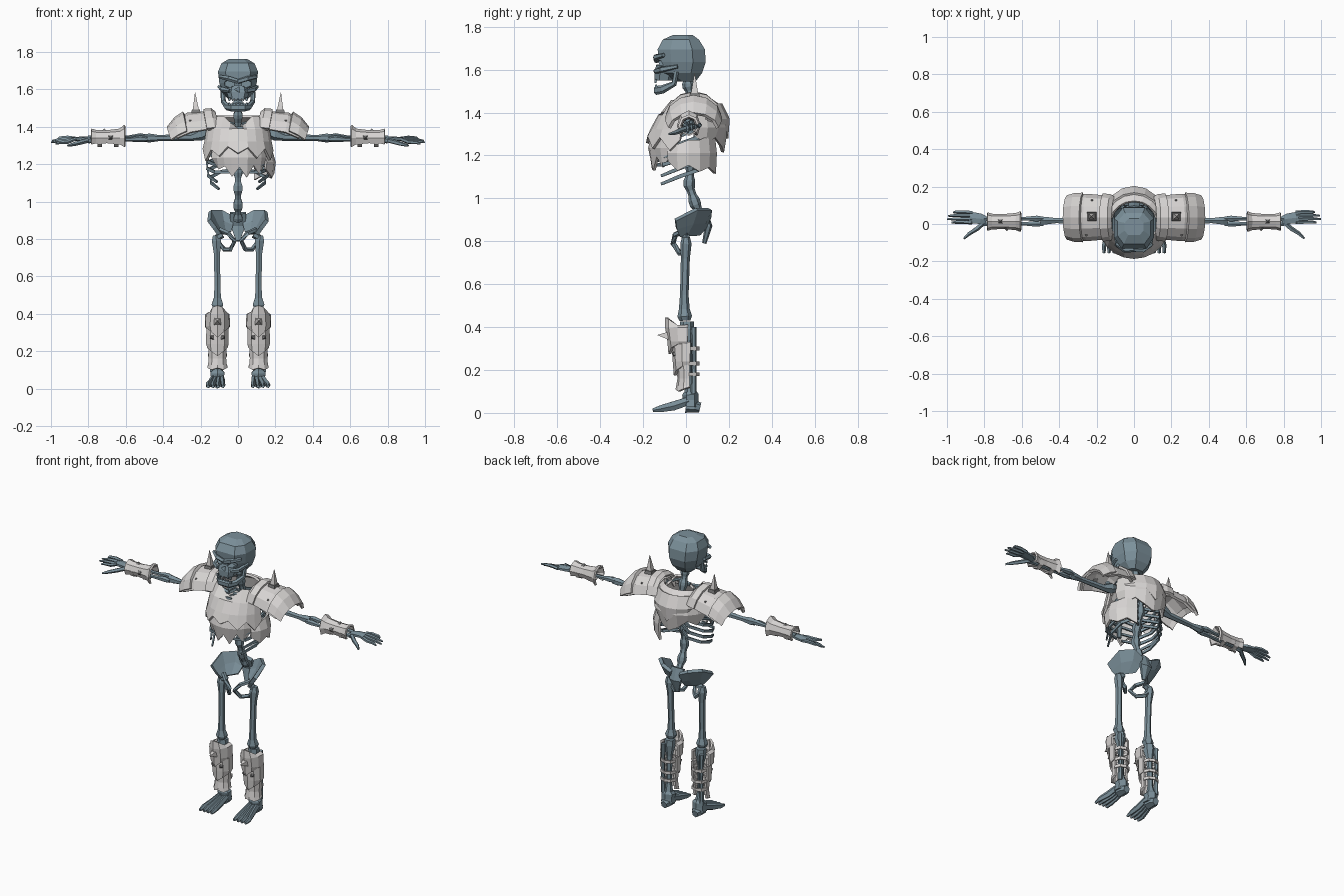
import bpy, bmesh, math
from mathutils import Vector as V


def material(name, r, g, b):
    m = bpy.data.materials.new(name)
    m.diffuse_color = (r, g, b, 1)
    return m


BONE = material("blue grey bone", 0.20, 0.28, 0.325)
PLATE = material("pale armour", 0.68, 0.66, 0.65)
STUD = material("dark stud", 0.2, 0.2, 0.2)
S = math.sin
C = math.cos
R = math.radians


def loft(name, rings, mat, thick=0, closed=True):
    """Skin equal-length rows; closed rings get caps, open rows become a thick sheet."""
    n = len(rings[0])
    bm = bmesh.new()
    vs = [[bm.verts.new(p) for p in r] for r in rings]
    for a, b in zip(vs, vs[1:]):
        for i in range(n if closed else n - 1):
            j = (i + 1) % n
            bm.faces.new((a[i], a[j], b[j], b[i]))
    if closed and not thick:
        bm.faces.new(vs[0])
        bm.faces.new(vs[-1])
    bmesh.ops.recalc_face_normals(bm, faces=bm.faces)
    me = bpy.data.meshes.new(name)
    bm.to_mesh(me)
    bm.free()
    me.materials.append(mat)
    ob = bpy.data.objects.new(name, me)
    bpy.context.collection.objects.link(ob)
    if thick:
        mod = ob.modifiers.new("thickness", 'SOLIDIFY')
        mod.thickness = thick
        mod.offset = 0
    return ob


def tube(name, path, radii, mat=BONE, n=6):
    """Faceted tube along a path; a radius may be a (side, up) pair."""
    path = [V(p) for p in path]
    if not isinstance(radii, list):
        radii = [radii] * len(path)
    d = (path[-1] - path[0]).normalized()
    ref = V((0, 1, 0)) if abs(d.z) > 0.75 else V((0, 0, 1))
    rings = []
    for i, p in enumerate(path):
        t = (path[min(i + 1, len(path) - 1)] - path[max(i - 1, 0)]).normalized()
        side = t.cross(ref).normalized()
        up = side.cross(t)
        a, b = radii[i] if isinstance(radii[i], tuple) else (radii[i], radii[i])
        rings.append([p + side * a * C(math.tau * (k + .5) / n) + up * b * S(math.tau * (k + .5) / n)
                      for k in range(n)])
    return loft(name, rings, mat)


def spike(name, base, d, r, h, mat=PLATE, n=4):
    d = V(d).normalized()
    b = V(base)
    return tube(name, [b - d * .01, b, b + d * h], [r, r, .001], mat, n)


def arc(name, a0, a1, n, levels, cx=0, cy=0, bottom=(0,), top=(0,), thick=.014, closed=False):
    """Armour sheet wrapped round z (angle 0 = front) with jagged top and bottom edges."""
    rows = []
    for k, (z, rx, ry) in enumerate(levels):
        row = []
        for i in range(n):
            a = R(a0 + (a1 - a0) * i / (n if closed else n - 1))
            dz = top[i % len(top)] if k == 0 else bottom[i % len(bottom)] if k == len(levels) - 1 else 0
            row.append((cx + rx * S(a), cy - ry * C(a), z + dz))
        rows.append(row)
    return loft(name, rows, PLATE, thick, closed)


def octagon(z, w, yf, yb):
    c = (yb - yf) * .27
    half = [(w * .62, yf, z), (w, yf + c, z), (w, yb - c, z), (w * .55, yb, z)]
    return half + [(-x, y, q) for x, y, q in reversed(half)]


# Skull
cranium = loft("cranium", [octagon(*q) for q in (
    (1.545, .05, -.04, .045), (1.585, .085, -.115, .075), (1.635, .100, -.128, .092),
    (1.695, .107, -.132, .088), (1.74, .088, -.108, .06), (1.762, .05, -.06, .03))], BONE)
maxilla = loft("upper_jaw", [octagon(*q) for q in (
    (1.55, .05, -.148, -.06), (1.585, .06, -.148, -.05), (1.625, .05, -.138, -.05))], BONE)
cuts = [tube("nose_cutter", [(0, -.22, 1.597), (0, -.115, 1.6)], .018, n=3)]
for s in (-1, 1):
    cuts.append(tube("eye_cutter", [(s * .05, -.22, 1.63), (s * .045, -.09, 1.63)], [(.034, .024), (.028, .02)]))
    tube("brow", [(0, -.137, 1.642), (s * .05, -.14, 1.658), (s * .098, -.105, 1.668)], [.013, .014, .01], n=5)
    tube("cheekbone", [(s * .045, -.142, 1.592), (s * .085, -.115, 1.60), (s * .102, -.04, 1.615)], [.012, .014, .009], n=5)
    for i in range(3):
        x = s * (.01 + i * .018)
        tube("upper_tooth", [(x, -.14, 1.555), (x, -.142, 1.538)], [.008, .006], n=4)
        tube("lower_tooth", [(x, -.138, 1.515), (x, -.14, 1.53)], [.008, .005], n=4)
for c in cuts:
    c.hide_render = True
    c.hide_viewport = False
    c.display_type = 'WIRE'
    for target in (cranium, maxilla):
        m = target.modifiers.new("socket", 'BOOLEAN')
        m.operation = 'DIFFERENCE'
        m.solver = 'EXACT'
        m.object = c
jaw = [(.082, -.045, 1.59), (.078, -.055, 1.535), (.06, -.11, 1.508), (.035, -.14, 1.503)]
tube("lower_jaw", jaw + [(-x, y, z) for x, y, z in reversed(jaw)],
     [.012, .014, (.012, .02), (.012, .021)] + [(.012, .021), (.012, .02), .014, .012])

# Spine with alternating vertebra widths
spine = [(.085, .90), (.045, .97), (.015, 1.06), (.02, 1.15), (.055, 1.25), (.06, 1.35), (.03, 1.45), (.01, 1.52), (.005, 1.58)]
pts = []
for (y0, z0), (y1, z1) in zip(spine, spine[1:]):
    pts += [(0, y0 + (y1 - y0) * k / 4, z0 + (z1 - z0) * k / 4) for k in range(4)]
tube("spine", pts, [.027 if i % 4 < 2 else .019 for i in range(len(pts))], n=6)
tube("sternum", [(0, -.10, 1.40), (0, -.13, 1.30), (0, -.135, 1.17)], [(.03, .01), (.022, .01), (.015, .008)])
tube("sacrum", [(0, .08, .94), (0, .105, .87), (0, .085, .79)], [(.05, .02), (.045, .018), (.012, .01)])

for s in (-1, 1):
    # Ribs sloping down to the front
    for i in range(7):
        z = 1.39 - i * .038
        w = (.11, .135, .15, .16, .165, .16, .145)[i]
        path = [(.015, .055, z + .01), (w * .6, .105, z), (w, .055, z - .03), (w, -.03, z - .06), (w * .75, -.105, z - .08)]
        if i < 5:
            path.append((.02, -.135, z - .05 - i * .008))
        else:
            path[-1] = (w * .7, -.115, z - .095)
        tube("rib", [(s * x, y, q) for x, y, q in path], [(.007, .012)] * (len(path) - 1) + [(.006, .009)], n=4)

    # Pelvis
    wing = [[(.03, .11, .92), (.09, .112, .95), (.15, .05, .95), (.155, -.05, .90)],
            [(.03, .09, .87), (.08, .085, .89), (.12, .03, .885), (.125, -.045, .86)],
            [(.04, .06, .835), (.07, .03, .83), (.09, .0, .83), (.1, -.03, .825)]]
    loft("hip_wing", [[(s * x, y, z) for x, y, z in r] for r in wing], BONE, .022, False)
    ring = [(.10, .0, .85), (.11, .0, .79), (.075, .01, .745), (.04, -.03, .745), (.018, -.06, .79), (.05, -.05, .83), (.095, -.01, .85)]
    tube("sit_bone", [(s * x, y, z) for x, y, z in ring], .013, n=5)

    # Leg bones
    x = s * .11
    tube("thigh_bone", [(x * 1.08, 0, .82), (x * 1.05, 0, .79), (x * 1.02, -.003, .72), (x, -.008, .55), (x, -.008, .485), (x, -.006, .45), (x, -.005, .43)],
         [.018, (.028, .026), (.019, .021), (.018, .02), (.022, .025), (.036, .034), (.026, .026)])
    tube("thigh_head", [(s * .122, 0, .80), (s * .085, -.002, .825)], [.016, .021])
    tube("shin_bone", [(x, .005, .425), (x, .005, .39), (x, .01, .32), (x, .015, .15), (x, .02, .09)],
         [.032, .034, .018, .016, .028])
    tube("calf_bone", [(x + s * .027, .035, .40), (x + s * .026, .038, .25), (x + s * .026, .035, .09)], [.014, .010, .015])

    # Foot
    tube("ankle", [(x, .018, .10), (x, .02, .085), (x, .022, .06), (x, .02, .03)], [(.03, .03), (.044, .038), (.04, .036), (.045, .04)])
    tube("heel", [(x, .0, .035), (x, .04, .03), (x, .066, .024)], [(.036, .035), (.034, .028), (.022, .024)])
    for i in range(4):
        a = .085 + i * .016
        b = .08 + i * .027
        tube("toe", [(s * a, .01, .055), (s * (a + b) / 2, -.06, .032), (s * b, -.115, .02), (s * b, -.155, .012)],
             [(.014, .02), (.013, .022), (.013, .017), (.009, .009)], n=5)

    # Greaves and knee guards
    arc("knee_guard", -100, 100, 7, [(.435, .04, .085), (.395, .06, .085), (.335, .062, .075), (.305, .055, .07)],
        x, -.005, bottom=(.02, .02, 0, -.03, 0, .02, .02), top=(-.03, -.03, .0, .01, .0, -.03, -.03))
    arc("shin_guard", -110, 110, 7, [(.33, .055, .06), (.24, .056, .055), (.2, .05, .05)],
        x, .0, bottom=(.03, .02, 0, -.025, 0, .02, .03))
    arc("lower_shin_guard", -110, 110, 7, [(.25, .046, .043), (.16, .042, .036), (.125, .046, .042), (.10, .05, .045)],
        x, .003, bottom=(.02, .01, 0, .01, 0, .01, .02))
    for z in (.18, .23, .30):
        arc("leg_strap", 0, 360, 8, [(z + .009, .047, .045), (z - .009, .047, .045)], x, .015, thick=.008, closed=True)
    spike("knee_spike", (x, -.078, .36), (0, -1, .05), .028, .055)
    for k in (-1, 1):
        spike("shin_stud", (x + k * .03, -.052, .275), (k * .5, -1, 0), .016, .014, STUD)

    # Arm bones
    tube("collarbone", [(s * .02, -.07, 1.41), (s * .1, -.06, 1.43), (s * .2, .0, 1.40)], [.014, .011, .016])
    arm = [(.165, .02, 1.37), (.20, .02, 1.36), (.25, .02, 1.345), (.42, .018, 1.34), (.475, .018, 1.34), (.50, .018, 1.34)]
    tube("upper_arm_bone", [(s * a, b, c) for a, b, c in arm], [.024, .034, .02, .016, .024, .02])
    for k in (-1, 1):
        low = [(.485, 1.34), (.52, 1.342), (.58, 1.338), (.76, 1.335), (.80, 1.332)]
        tube("forearm_bone", [(s * a, .015 + k * .014, c + k * .006) for a, c in low], [.012, .018, .011, .011, .015])

    # Hand
    tube("palm", [(s * .79, .02, 1.332), (s * .82, .028, 1.335), (s * .88, .035, 1.335)], [(.022, .014), (.032, .014), (.036, .010)])
    for i in range(4):
        y = .008 + i * .018
        L = (.975, 1.0, .995, .965)[i]
        d = (3 - i) * .008
        tube("finger", [(s * .865, y, 1.337), (s * .91, y + .002, 1.343 - d), (s * .955, y + .002, 1.340 - d), (s * L, y, 1.333 - d)],
             [.010, .0105, .009, .005], n=5)
    tube("thumb", [(s * .80, .01, 1.328), (s * .84, -.025, 1.318), (s * .88, -.05, 1.307), (s * .91, -.078, 1.30)],
         [.013, .013, .011, .006], n=5)

    # Bracers, open underneath and held by straps
    rows = []
    for a, ry, rz in ((.605, .05, .066), (.63, .04, .045), (.70, .034, .036), (.76, .036, .038), (.785, .044, .045)):
        rows.append([(s * a, .013 + ry * S(R(t)), 1.34 + rz * C(R(t))) for t in range(-135, 136, 45)])
    loft("bracer", rows, PLATE, .012, False)
    for a in (.65, .74):
        band = [[(s * (a + e), .013 + .037 * S(R(t)), 1.337 + .042 * C(R(t))) for t in range(0, 360, 45)] for e in (-.012, .012)]
        loft("bracer_strap", band, PLATE, .008)
    spike("bracer_stud", (s * .68, -.024, 1.342), (0, -1, 0), .018, .014, STUD)
    spike("bracer_stud_top", (s * .715, .013, 1.378), (0, 0, 1), .016, .014, STUD)

    # Shoulder guards: arched main plate, raised inner rim, outer lip
    def shoulder(name, stations):
        loft(name, [[(s * (a - .02 * (1 - C(R(t)))), .035 + hy * S(R(t)), z - h * (1 - C(R(t)))) for t in range(-84, 85, 28)]
                    for a, z, hy, h in stations], PLATE, .016, False)
    shoulder("shoulder_guard", ((.135, 1.45, .095, .08), (.18, 1.475, .112, .10), (.27, 1.468, .12, .11), (.345, 1.418, .115, .09)))
    shoulder("shoulder_rim", ((.125, 1.475, .105, .09), (.145, 1.492, .118, .11), (.185, 1.488, .122, .11)))
    shoulder("shoulder_lip", ((.29, 1.475, .126, .11), (.335, 1.445, .124, .10), (.375, 1.395, .112, .075)))
    spike("shoulder_spike", (s * .225, .04, 1.475), (s * .04, 0, 1), .027, .11)
    tube("spike_base", [(s * .225, .04, 1.47), (s * .225, .04, 1.492)], [.036, .03], STUD, 4)
    spike("shoulder_stud", (s * .225, .118, 1.43), (0, .7, .7), .02, .018, STUD)
    spike("shoulder_stud", (s * .255, -.052, 1.425), (0, -.75, .65), .02, .018, STUD)

# Breastplate, two jagged layers
arc("upper_breastplate", -82, 82, 11, [(1.425, .14, .075), (1.385, .165, .125), (1.32, .175, .16), (1.262, .185, .18)], 0, 0,
    bottom=(.02, -.045, .015, -.02, .03, -.005, .025, -.03, .02, -.04, .01),
    top=(-.02, 0, .03, .03, -.01, -.035, -.01, .03, .03, 0, -.02))
arc("lower_breastplate", -56, 62, 9, [(1.29, .16, .155), (1.235, .165, .17), (1.165, .15, .155)], 0, 0,
    bottom=(.05, .01, .025, -.03, .02, -.035, .03, -.02, .03))
# Side plate worn on one flank only
arc("side_plate", 50, 152, 6, [(1.27, .178, .135), (1.21, .195, .145), (1.145, .188, .14)], 0, .01,
    bottom=(.03, -.015, .01, -.02, 0, -.03), top=(-.02, -.02, 0, 0, .02, .02))
# Back plates
arc("upper_backplate", 98, 262, 9, [(1.455, .12, .105), (1.425, .155, .15), (1.33, .17, .175), (1.255, .155, .155)], 0, .015,
    bottom=(.04, .0, .03, -.01, -.04, -.01, .03, .0, .04))
arc("back_layer", 115, 245, 7, [(1.44, .15, .15), (1.37, .165, .185), (1.32, .15, .178)], 0, .012,
    bottom=(.04, .0, .02, -.04, .02, .0, .04))
